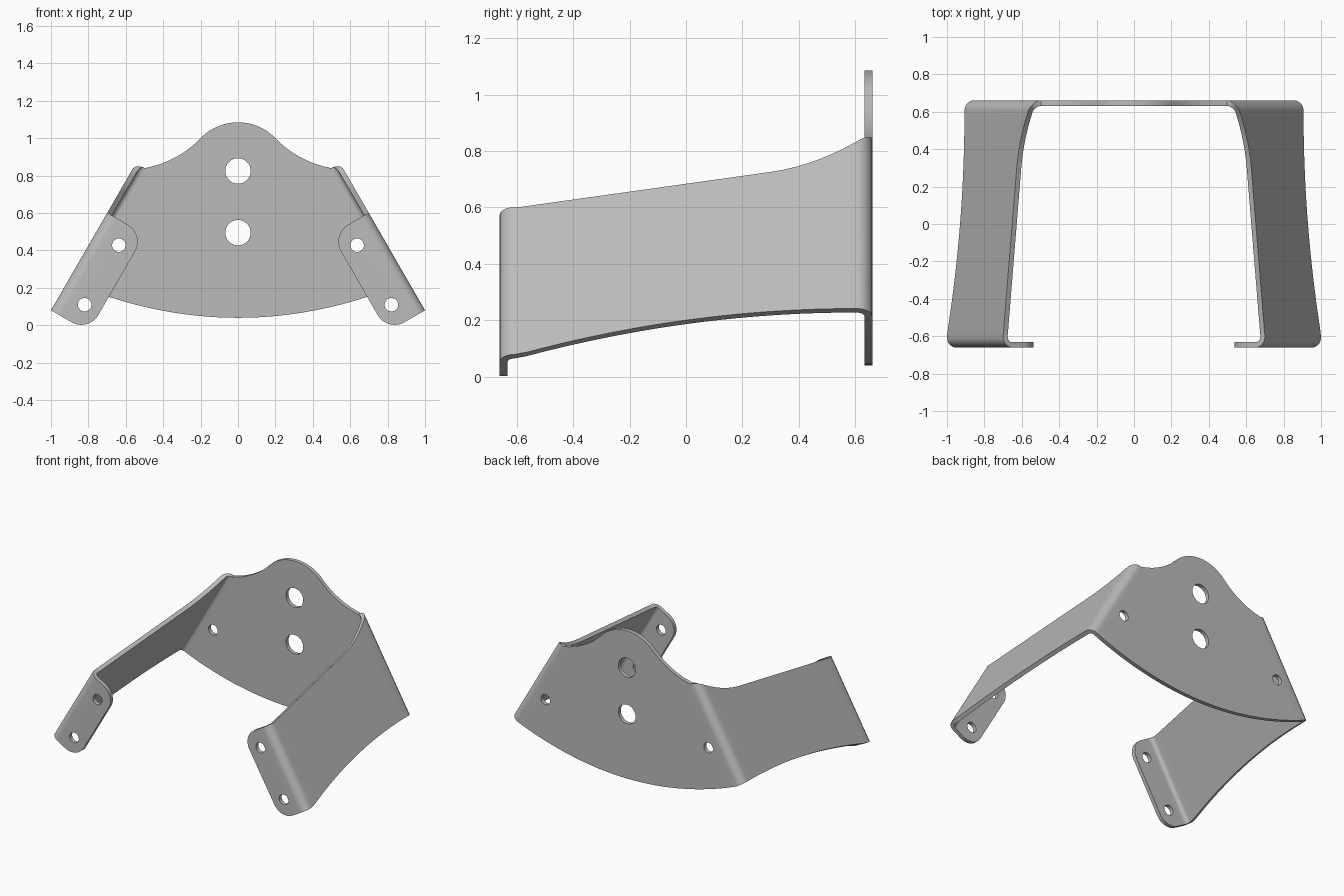
import bpy
import bmesh
from math import sin, cos, pi, radians, sqrt
from mathutils import Matrix, Vector

cube = bpy.data.objects.get("Cube")
if cube:
    bpy.data.objects.remove(cube, do_unlink=True)

T = 0.028          # sheet thickness
R = 0.055          # outer bend radius
HALF = 0.66        # half depth
FLANGE_LEN, FLANGE_W, CORNER = 0.602, 0.232, 0.105
S60 = sqrt(3) / 2


def place(side, d, m, y):
    """d runs up the sloping wall, m runs inward from its outer face."""
    return Vector((side * (1 - 0.5 * d - S60 * m), y, 0.08 + S60 * d - 0.5 * m))


def bottom_edge(y):
    return max(0, (0.162 - 0.114 * (y - 0.6) ** 2) / S60)


def top_edge(y):
    z = 0.6 + 0.14 * (y + 0.6) + 0.7 * max(0, y - 0.3) ** 2
    return (z - 0.08) / S60


def stations():
    """Front bend, wall and back bend as (m, y, lower d, upper d)."""
    out = []
    n = 8
    for i in range(n):
        a = pi / 2 * i / n
        out.append((R - R * sin(a), R - HALF - R * cos(a), 0, FLANGE_LEN))
    y0 = HALF - R
    for i in range(29):
        y = -y0 + 2 * y0 * i / 28
        out.append((0, y, bottom_edge(y), top_edge(y)))
    for i in range(1, n + 1):
        a = pi / 2 * i / n
        rise = 0.039 * sin(a)
        out.append((R - R * cos(a), y0 + R * sin(a), 0.187, top_edge(y0) + rise))
    return out


bm = bmesh.new()
back_corners = {}
for side in (-1, 1):
    # Side wall with both bends
    rows = [(bm.verts.new(place(side, lo, m, y)), bm.verts.new(place(side, hi, m, y)))
            for m, y, lo, hi in stations()]
    for (a, b), (c, d) in zip(rows, rows[1:]):
        bm.faces.new((a, c, d, b))
    back_corners[side] = rows[-1]

    # Front mounting flange with rounded corners
    rim = [rows[0][0]]
    for centre, start in ((CORNER, -pi / 2), (FLANGE_LEN - CORNER, 0)):
        for i in range(13):
            a = start + pi / 2 * i / 12
            rim.append(bm.verts.new(place(side, centre + CORNER * sin(a),
                                          FLANGE_W - CORNER + CORNER * cos(a), -HALF)))
    rim.append(rows[0][1])
    bm.faces.new(rim)

# Back plate: bowed lower edge, crowned upper edge
crown = []
for i in range(13):
    a = radians(46) * i / 12
    crown.append((0.278 * sin(a), 0.807 + 0.278 * cos(a)))
for i in range(1, 12):
    a = radians(46 - 36 * i / 12)
    crown.append((0.5955 - 0.55 * sin(a), 1.382 - 0.55 * cos(a)))
upper = [(-x, z) for x, z in reversed(crown[1:])] + crown
end = back_corners[1][0].co.x
lower = []
for i in range(1, 32):
    x = end - 2 * end * i / 32
    lower.append((x, 0.04 + x * x / 4.26))
new = lambda pts: [bm.verts.new((x, HALF, z)) for x, z in pts]
back = bm.faces.new([back_corners[-1][0], back_corners[-1][1]] + new(upper)
                    + [back_corners[1][1], back_corners[1][0]] + new(lower))

# Make the sheet face outward so that it thickens inward
bmesh.ops.recalc_face_normals(bm, faces=bm.faces[:])
bm.normal_update()
if back.normal.y < 0:
    bmesh.ops.reverse_faces(bm, faces=bm.faces[:])
mesh = bpy.data.meshes.new("bent_bracket")
bm.to_mesh(mesh)
bm.free()
bracket = bpy.data.objects.new("bent_bracket", mesh)
bpy.context.collection.objects.link(bracket)

# Bolt hole cutters, running front to back
bm = bmesh.new()
holes = [(0, 0.825, 0.068), (0, 0.495, 0.068)]
for side in (-1, 1):
    holes += [(side * 0.637, 0.428, 0.036), (side * 0.82, 0.11, 0.036)]
for x, z, r in holes:
    bmesh.ops.create_cone(bm, cap_ends=True, segments=32, radius1=r, radius2=r, depth=2,
                          matrix=Matrix.Translation((x, 0, z)) @ Matrix.Rotation(pi / 2, 4, 'X'))
cut_mesh = bpy.data.meshes.new("hole_cutter")
bm.to_mesh(cut_mesh)
bm.free()
cutter = bpy.data.objects.new("hole_cutter", cut_mesh)
cutter.hide_render = True
bpy.context.collection.objects.link(cutter)

# Thicken the sheet and drill it
solid = bracket.modifiers.new("thickness", 'SOLIDIFY')
solid.thickness = T
solid.offset = -1
solid.use_even_offset = True
drill = bracket.modifiers.new("holes", 'BOOLEAN')
drill.operation = 'DIFFERENCE'
drill.solver = 'EXACT'
drill.object = cutter

for ob in bpy.context.selected_objects:
    ob.select_set(False)
bracket.select_set(True)
bpy.context.view_layer.objects.active = bracket
for name in ("thickness", "holes"):
    bpy.ops.object.modifier_apply(modifier=name)
bpy.data.objects.remove(cutter, do_unlink=True)

# Grey metal
mat = bpy.data.materials.new("grey_metal")
mat.use_nodes = True
grey = (0.5, 0.5, 0.5, 1)
mat.diffuse_color = grey
mat.node_tree.nodes["Principled BSDF"].inputs["Base Color"].default_value = grey
bracket.data.materials.clear()
bracket.data.materials.append(mat)
bpy.ops.object.shade_smooth_by_angle(angle=radians(30))
